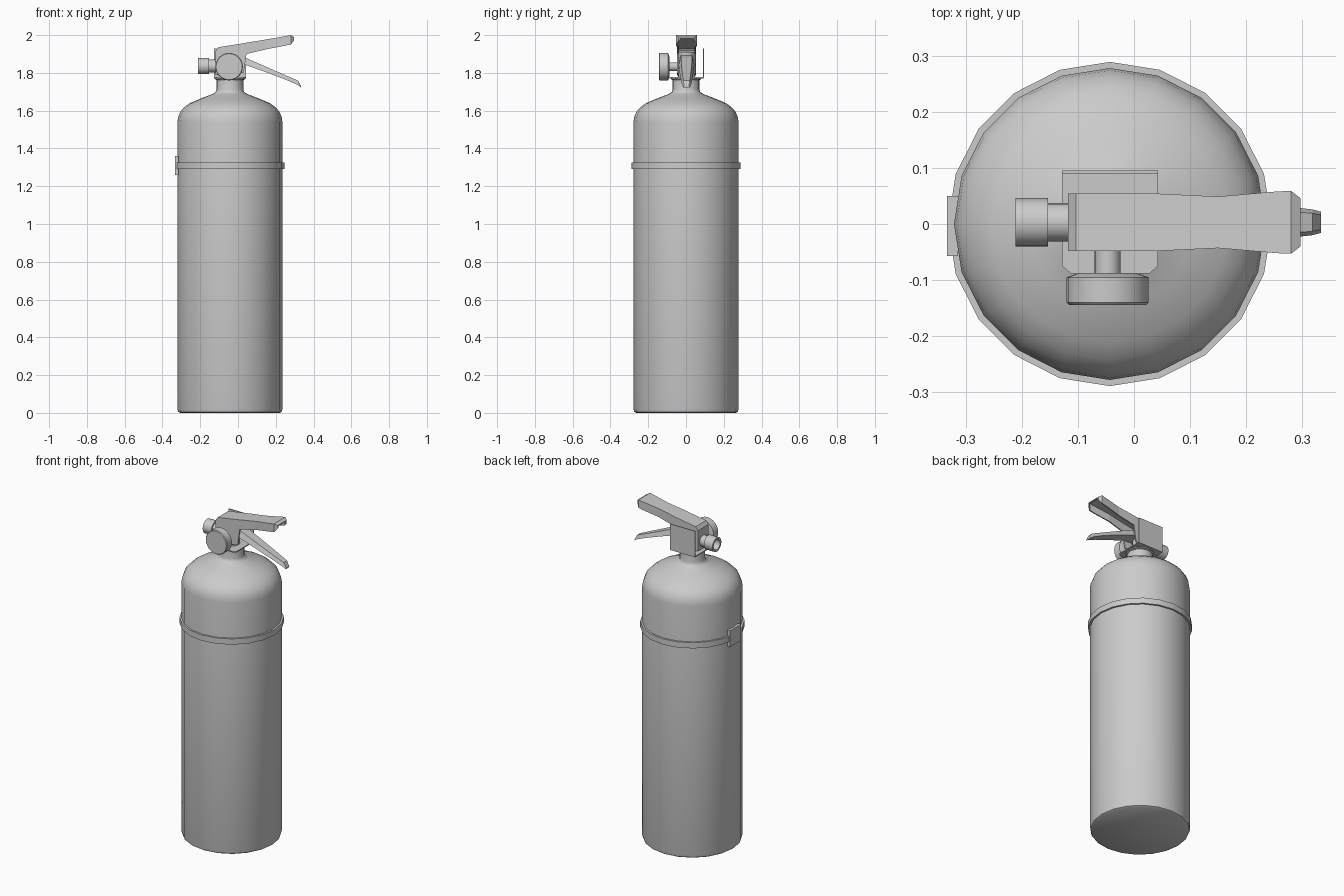
import bpy, bmesh
from math import sin, cos, pi, radians
from mathutils import Vector, Matrix

if "Cube" in bpy.data.objects:
    bpy.data.objects.remove(bpy.data.objects["Cube"])

CX, CY = -0.043, 0.003   # cylinder axis x, handle centreline y


def finish(name, bm, smooth=None):
    bmesh.ops.recalc_face_normals(bm, faces=bm.faces)
    me = bpy.data.meshes.new(name)
    bm.to_mesh(me)
    bm.free()
    ob = bpy.data.objects.new(name, me)
    bpy.context.collection.objects.link(ob)
    if smooth:
        bpy.ops.object.select_all(action='DESELECT')
        ob.select_set(True)
        bpy.context.view_layer.objects.active = ob
        bpy.ops.object.shade_smooth_by_angle(angle=radians(smooth))
    return ob


def loft(name, rings, smooth=None, closed=False):
    """Bridge equal-length rings; cap the ends, or join last to first."""
    bm = bmesh.new()
    vs = [[bm.verts.new(p) for p in r] for r in rings]
    n = len(vs[0])
    for a, b in zip(vs, vs[1:] + (vs[:1] if closed else [])):
        for i in range(n):
            j = (i + 1) % n
            bm.faces.new((a[i], a[j], b[j], b[i]))
    if not closed:
        bm.faces.new(vs[0])
        bm.faces.new(vs[-1])
    return finish(name, bm, smooth)


def lathe(name, profile, origin, axis='Z', segs=20, smooth=40, closed=False):
    """Revolve (radius, height) pairs about an axis through origin."""
    turn = {'Z': Matrix(), 'X': Matrix.Rotation(pi / 2, 4, 'Y'),
            'Y': Matrix.Rotation(-pi / 2, 4, 'X')}[axis]
    m = Matrix.Translation(origin) @ turn
    rings = [[m @ Vector((r * cos(2 * pi * i / segs), r * sin(2 * pi * i / segs), h))
              for i in range(segs)] for r, h in profile]
    return loft(name, rings, smooth, closed)


def box(name, lo, hi):
    return loft(name, [[(lo[0], lo[1], z), (hi[0], lo[1], z),
                        (hi[0], hi[1], z), (lo[0], hi[1], z)] for z in (lo[2], hi[2])])


# Tank with domed shoulder and neck
lathe("tank", [(0.264, 0), (0.274, 0.006), (0.278, 0.02), (0.278, 1.54), (0.274, 1.567),
               (0.262, 1.595), (0.242, 1.618), (0.212, 1.64), (0.15, 1.666),
               (0.092, 1.688), (0.076, 1.698), (0.071, 1.712), (0.071, 1.768)], (CX, 0, 0))
lathe("neck_collar", [(0.071, 1.762), (0.08, 1.766), (0.08, 1.773)], (CX, 0, 0))

# Strap and its buckle
lathe("strap", [(0.275, 1.29), (0.289, 1.29), (0.289, 1.325), (0.275, 1.325)],
      (CX, 0, 0), closed=True)
box("strap_buckle", (-0.333, -0.057, 1.26), (-0.314, 0.05, 1.36))

# Bent bracket plate under and behind the valve
x0, x1, c = -0.128, 0.043, 0.015
outline = [(x0, 0.095), (x0, -0.075), (x0 + c, -0.088), (x1 - c, -0.088), (x1, -0.075), (x1, 0.095)]
loft("bracket_base", [[(x, y, z) for x, y in outline] for z in (1.771, 1.777)])
box("bracket_back", (x0, 0.089, 1.773), (x1, 0.095, 1.93))

# Valve core
lathe("valve_core", [(0.045, 1.77), (0.045, 1.91)], (CX, CY, 0), segs=16)

# Pressure gauge and stem
lathe("gauge", [(0.05, -0.087), (0.073, -0.095), (0.073, -0.14), (0.069, -0.144)],
      (-0.047, 0, 1.833), 'Y', 24)
lathe("gauge_stem", [(0.023, -0.09), (0.023, -0.03)], (-0.047, 0, 1.833), 'Y', 16)

# Hollow discharge nozzle
lathe("nozzle", [(0.034, -0.09), (0.034, -0.153), (0.043, -0.153), (0.043, -0.211),
                 (0.031, -0.211), (0.031, -0.165)], (0, CY, 1.836), 'X', 20)

# Upper handle: channel open below, (x, top z, bottom z, half width)
t = 0.007
rings = []
for x, zt, zb, w in [(-0.118, 1.915, 1.79, 0.051), (-0.103, 1.936, 1.787, 0.051),
                     (0.03, 1.957, 1.80, 0.051), (0.045, 1.96, 1.90, 0.051),
                     (0.15, 1.977, 1.925, 0.046), (0.255, 1.995, 1.945, 0.055),
                     (0.28, 2.0, 1.951, 0.056), (0.297, 1.99, 1.972, 0.043)]:
    q = zt - t
    rings.append([(x, CY + y, z) for y, z in [
        (-w, zb), (-w, zt), (w, zt), (w, zb), (w - t, zb), (w - t, q), (t - w, q), (t - w, zb)]])
loft("upper_handle", rings)
box("handle_end_plate", (-0.118, CY - 0.05, 1.79), (-0.111, CY + 0.05, 1.915))

# Lower lever: tapered bar, (x, top z, bottom z, half width)
rings = []
for x, zt, zb, w in [(-0.06, 1.91, 1.85, 0.042), (0.04, 1.88, 1.842, 0.042),
                     (0.15, 1.832, 1.803, 0.037), (0.255, 1.786, 1.763, 0.03),
                     (0.318, 1.759, 1.735, 0.023), (0.333, 1.732, 1.723, 0.019)]:
    rings.append([(x, CY - w, zb), (x, CY + w, zb), (x, CY + w * 0.7, zt), (x, CY - w * 0.7, zt)])
loft("lower_lever", rings)
